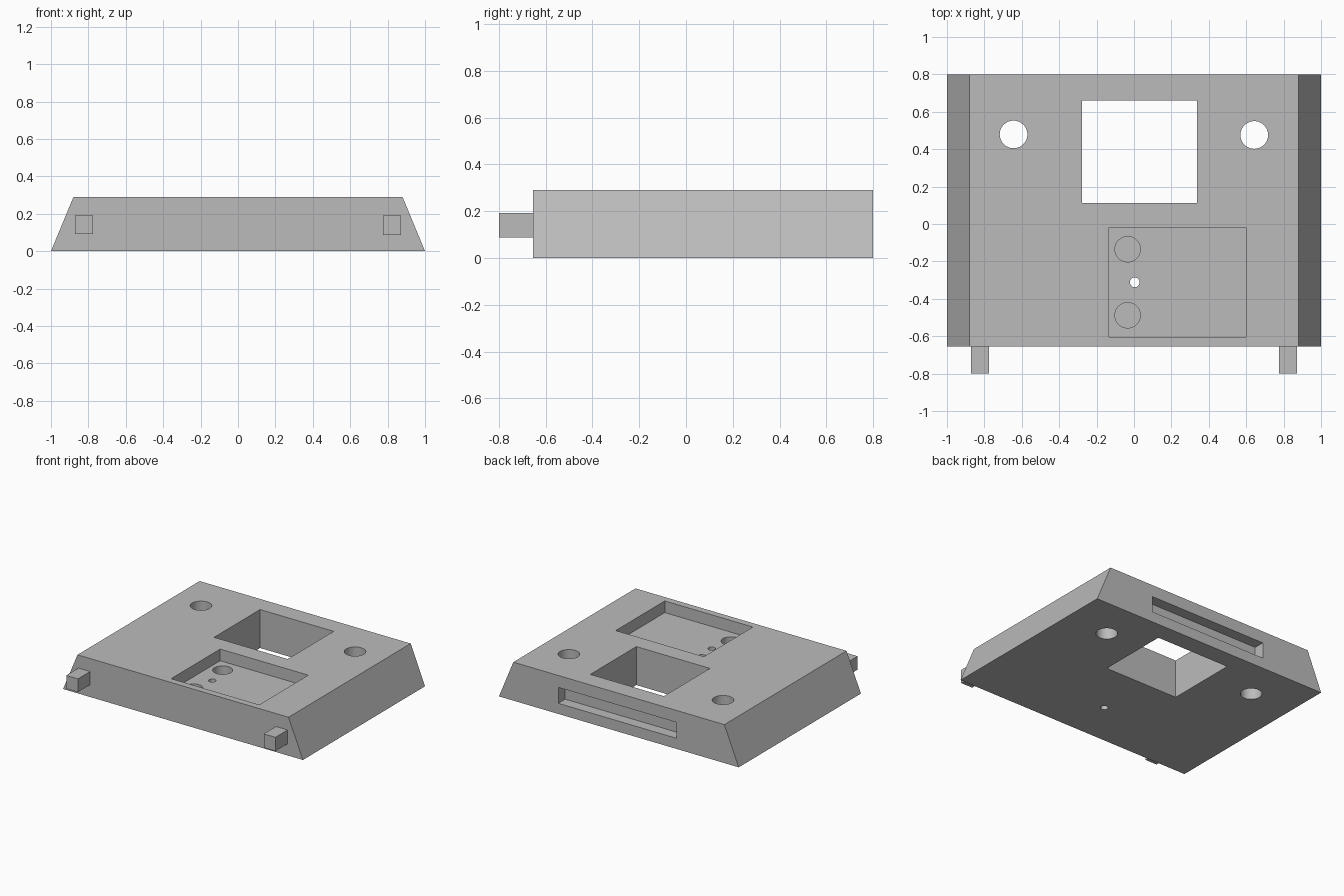
import bpy, bmesh, math
from mathutils import Matrix

if "Cube" in bpy.data.objects:
    bpy.data.objects.remove(bpy.data.objects["Cube"])

grey = bpy.data.materials.new("plain_grey")
grey.diffuse_color = (0.5, 0.5, 0.5, 1)
grey.use_nodes = True
grey.node_tree.nodes["Principled BSDF"].inputs["Base Color"].default_value = grey.diffuse_color


def finish(name, bm):
    bmesh.ops.recalc_face_normals(bm, faces=bm.faces)
    mesh = bpy.data.meshes.new(name)
    bm.to_mesh(mesh)
    bm.free()
    mesh.materials.append(grey)
    ob = bpy.data.objects.new(name, mesh)
    bpy.context.collection.objects.link(ob)
    return ob


def box(name, x0, x1, y0, y1, z0, z1):
    bm = bmesh.new()
    centre = Matrix.Translation(((x0 + x1) / 2, (y0 + y1) / 2, (z0 + z1) / 2))
    bmesh.ops.create_cube(bm, size=1, matrix=centre @ Matrix.Diagonal((x1 - x0, y1 - y0, z1 - z0, 1)))
    return finish(name, bm)


def cylinder(name, x, y, r, z0, z1):
    bm = bmesh.new()
    bmesh.ops.create_cone(bm, cap_ends=True, segments=48, radius1=r, radius2=r, depth=z1 - z0,
                          matrix=Matrix.Translation((x, y, (z0 + z1) / 2)))
    return finish(name, bm)


# Base: trapezoid profile extruded from front to back
FRONT, BACK, TOP = -0.655, 0.8, 0.29
bm = bmesh.new()
profile = [(-1, 0), (1, 0), (0.88, TOP), (-0.88, TOP)]
face = bm.faces.new([bm.verts.new((x, FRONT, z)) for x, z in profile])
ext = bmesh.ops.extrude_face_region(bm, geom=[face])
bmesh.ops.translate(bm, vec=(0, BACK - FRONT, 0),
                    verts=[v for v in ext["geom"] if isinstance(v, bmesh.types.BMVert)])
base = finish("base", bm)

# Openings: window, shallow pocket, back slot, mounting holes, pocket recesses, pin hole
FLOOR = 0.202
cutters = [
    box("window_cutter", -0.278, 0.336, 0.112, 0.66, -0.1, 0.5),
    box("pocket_cutter", -0.135, 0.6, -0.604, -0.02, FLOOR, 0.5),
    box("slot_cutter", -0.48, 0.505, 0.718, 0.9, 0.08, 0.2),
    cylinder("left_hole_cutter", -0.644, 0.479, 0.074, -0.1, 0.5),
    cylinder("right_hole_cutter", 0.643, 0.476, 0.074, -0.1, 0.5),
    cylinder("back_recess_cutter", -0.034, -0.135, 0.068, FLOOR - 0.1, 0.4),
    cylinder("front_recess_cutter", -0.034, -0.488, 0.068, FLOOR - 0.1, 0.4),
    cylinder("pin_hole_cutter", 0.004, -0.312, 0.026, -0.1, 0.4),
]
bpy.context.view_layer.objects.active = base
for c in cutters:
    mod = base.modifiers.new(c.name, 'BOOLEAN')
    mod.operation = 'DIFFERENCE'
    mod.solver = 'EXACT'
    mod.object = c
    bpy.ops.object.modifier_apply(modifier=mod.name)
    bpy.data.objects.remove(c)

# Smooth hole walls, sharp edges elsewhere
bpy.ops.object.select_all(action='DESELECT')
base.select_set(True)
bpy.ops.object.shade_smooth_by_angle(angle=math.radians(20))

# Front tabs
box("left_tab", -0.872, -0.775, -0.8, FRONT, 0.092, 0.192)
box("right_tab", 0.775, 0.872, -0.8, FRONT, 0.088, 0.192)
